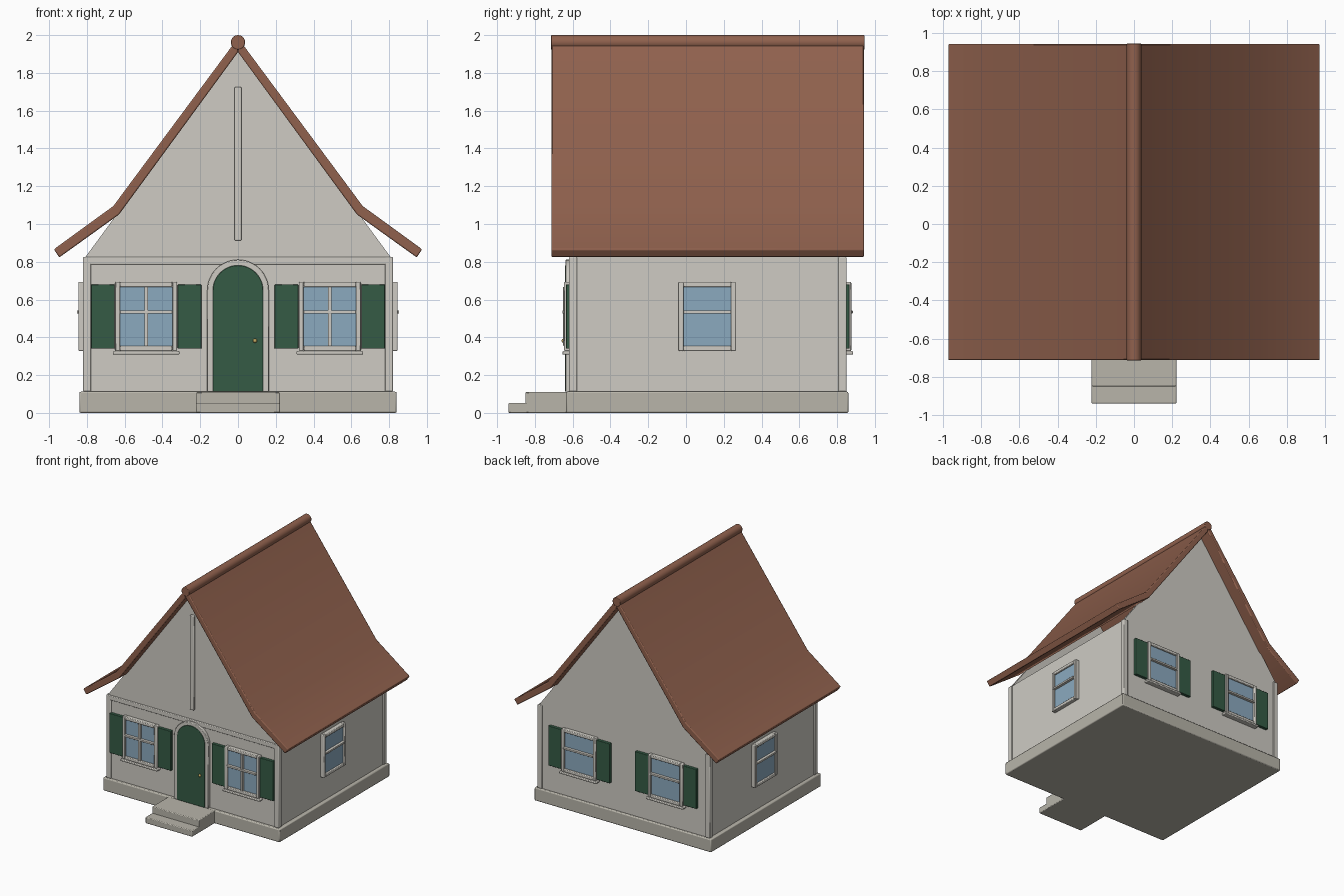
import bpy, bmesh
from math import sin, cos, pi, radians
from mathutils import Matrix, Vector

if "Cube" in bpy.data.objects:
    bpy.data.objects.remove(bpy.data.objects["Cube"])


def material(name, rgb):
    m = bpy.data.materials.new(name)
    m.diffuse_color = (*rgb, 1)
    m.use_nodes = True
    m.node_tree.nodes["Principled BSDF"].inputs["Base Color"].default_value = m.diffuse_color
    return m


ROOF = material("roof_brown", (0.28, 0.12, 0.075))
GREEN = material("dark_green", (0.035, 0.105, 0.06))
GLASS = material("window_glass", (0.26, 0.40, 0.52))
BRASS = material("brass", (0.55, 0.40, 0.12))
WALL = material("plaster", (0.62, 0.60, 0.55))
STONE = material("stone", (0.48, 0.46, 0.40))


def finish(name, bm, mat, bevel, place):
    bmesh.ops.recalc_face_normals(bm, faces=bm.faces)
    me = bpy.data.meshes.new(name)
    bm.to_mesh(me)
    bm.free()
    me.materials.append(mat)
    ob = bpy.data.objects.new(name, me)
    ob.matrix_world = place
    bpy.context.collection.objects.link(ob)
    if bevel:
        b = ob.modifiers.new("bevel", 'BEVEL')
        b.width, b.segments, b.limit_method = bevel, 2, 'ANGLE'
        b.angle_limit = radians(40)
    return ob


def boxes(name, ranges, mat=WALL, bevel=0.005, place=Matrix()):
    """One object from boxes given as (x0, x1, y0, y1, z0, z1)."""
    bm = bmesh.new()
    for x0, x1, y0, y1, z0, z1 in ranges:
        c = Vector((x0 + x1, y0 + y1, z0 + z1)) / 2
        bmesh.ops.create_cube(bm, size=1, matrix=Matrix.Translation(c) @
                              Matrix.Diagonal((x1 - x0, y1 - y0, z1 - z0, 1)))
    return finish(name, bm, mat, bevel, place)


def prism(name, profile, y0, y1, mat=WALL, bevel=0.004):
    """Extrude an x-z profile along y."""
    bm = bmesh.new()
    face = bm.faces.new([bm.verts.new((x, y0, z)) for x, z in profile])
    ext = bmesh.ops.extrude_face_region(bm, geom=[face])
    bmesh.ops.translate(bm, vec=(0, y1 - y0, 0),
                        verts=[v for v in ext["geom"] if isinstance(v, bmesh.types.BMVert)])
    return finish(name, bm, mat, bevel, Matrix())


def arch(r, zc, z0, n=24):
    return [(r, z0)] + [(r * cos(pi * i / n), zc + r * sin(pi * i / n))
                        for i in range(n + 1)] + [(-r, z0)]


def window(name, x, y, turn, half=0.164, cross=False, trimmed=True):
    """Window facing local -y, with optional sill and shutters."""
    p = Matrix.Translation((x, y, 0)) @ Matrix.Rotation(radians(turn), 4, 'Z')
    h, t, z0, z1 = half, 0.026, 0.328, 0.693
    boxes(name + "_frame", [(-h, -h + t, -.035, .01, z0, z1), (h - t, h, -.035, .01, z0, z1),
                            (-h + t, h - t, -.035, .01, z0, z0 + t),
                            (-h + t, h - t, -.035, .01, z1 - t, z1)], place=p)
    boxes(name + "_glass", [(-h + t, h - t, -.02, .01, z0 + t, z1 - t)], GLASS, 0, p)
    bars = [(-h + t, h - t, -.043, 0, .526, .542)]
    if cross:
        bars.append((-.01, .01, -.04, 0, z0 + t, z1 - t))
    boxes(name + "_bars", bars, bevel=0.002, place=p)
    if trimmed:
        boxes(name + "_sill", [(-h - .012, h + .012, -.045, .01, .309, .327)], place=p)
        for s, side in ((-1, "left"), (1, "right")):
            a, b = sorted((s * (h + .003), s * (h + .128)))
            boxes(f"{name}_{side}_shutter", [(a, b, -.025, .01, .34, .68)], GREEN, 0.003, p)


# Base, steps and walls
boxes("foundation", [(-.84, .84, -.635, .86, 0, .112)], STONE, 0.008)
boxes("upper_step", [(-.222, .222, -.85, -.62, 0, .11)], STONE, 0.006)
boxes("lower_step", [(-.222, .222, -.94, -.80, 0, .053)], STONE, 0.006)
boxes("walls", [(-.81, .81, -.61, .84, .10, .825)], bevel=0)
for sx in (-1, 1):
    x0, x1 = sorted((sx * .777, sx * .82))
    for label, y0, y1 in (("front", -.62, -.577), ("back", .807, .85)):
        boxes(f"{label}_corner_post", [(x0, x1, y0, y1, .112, .825)])
boxes("front_band", [(-.815, .815, -.62, -.58, .785, .825)])

# Gables with open attic between
for label, y0 in (("front", -.61), ("back", .81)):
    prism(f"{label}_gable", [(-.81, .822), (.81, .822), (0, 1.925)], y0, y0 + .03, bevel=0)
boxes("gable_strip", [(-.018, .018, -.628, -.60, .912, 1.725)])

# Kinked roof halves and round ridge cap
top = [(0, 1.985), (.66, 1.095), (.975, .866), (.946, .823), (.63, 1.05), (0, 1.91)]
for s, label in ((-1, "left"), (1, "right")):
    prism(f"{label}_roof", [(s * x, z) for x, z in top], -.713, .943, ROOF, 0.007)
prism("ridge_cap", [(.038 * cos(pi * i / 12), 1.962 + .038 * sin(pi * i / 12))
                    for i in range(24)], -.715, .945, ROOF, 0.004)

# Arched door, surround and knob
prism("door", arch(.133, .648, .112), -.64, -.60, GREEN, 0.003)
prism("door_surround", arch(.163, .648, .112) + arch(.131, .648, .112)[::-1], -.638, -.60)
bm = bmesh.new()
bmesh.ops.create_uvsphere(bm, u_segments=16, v_segments=10, radius=0.011)
finish("door_knob", bm, BRASS, 0, Matrix.Translation((.09, -.648, .382)))

# Windows on all four sides
for s, label in ((-1, "left"), (1, "right")):
    window(f"front_{label}_window", s * .486, -.61, 0, cross=True)
    window(f"back_{label}_window", s * .412, .84, 180)
    window(f"{label}_side_window", s * .81, .113, s * 90, half=.152, trimmed=False)

# Smooth shading with sharp edges kept
bpy.ops.object.select_all(action='SELECT')
bpy.context.view_layer.objects.active = bpy.data.objects["walls"]
bpy.ops.object.shade_smooth_by_angle(angle=radians(35))
